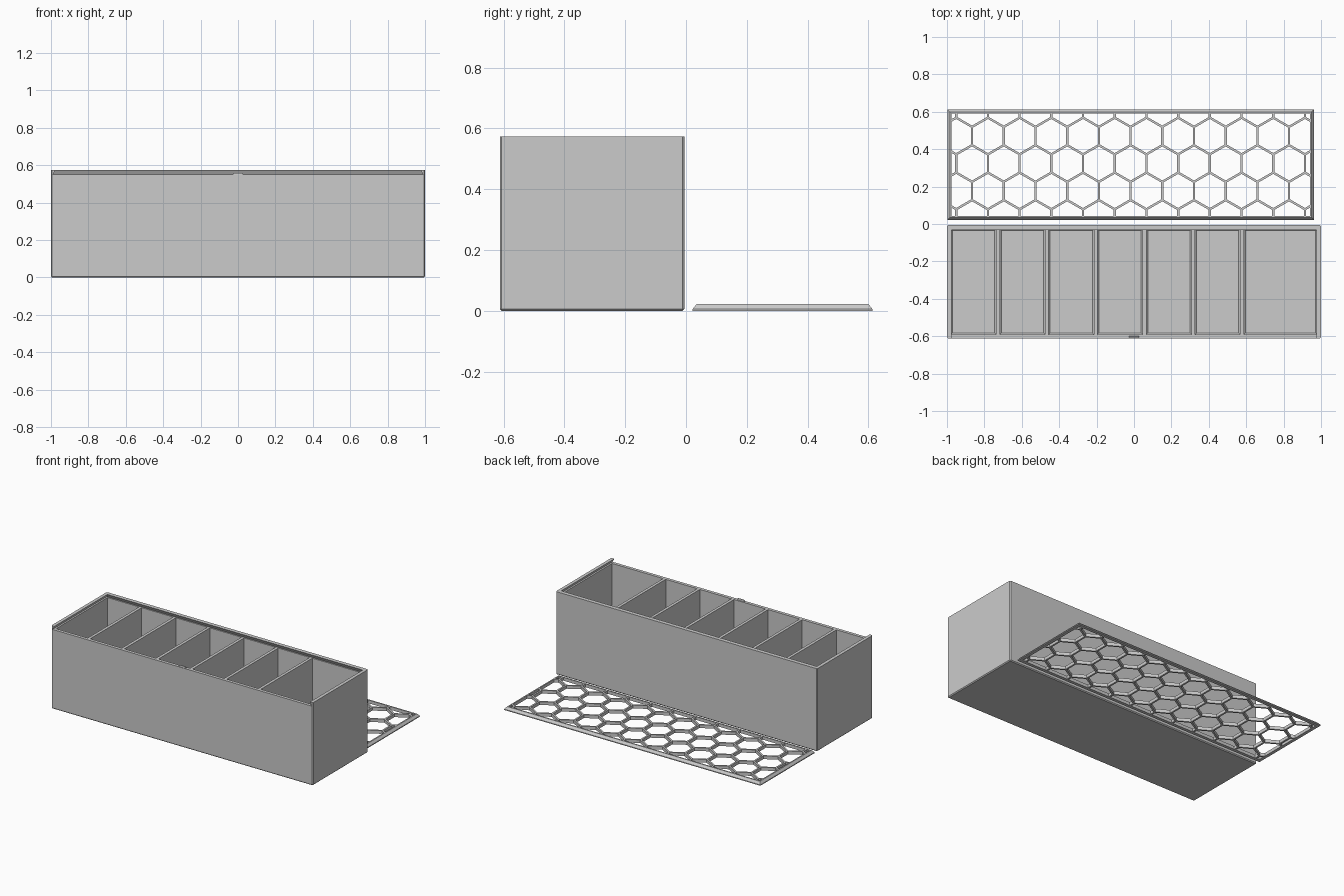
import bpy, bmesh, math
from mathutils import Vector

cube = bpy.data.objects.get("Cube")
if cube:
    bpy.data.objects.remove(cube, do_unlink=True)

grey = bpy.data.materials.new("plain grey")
grey.use_nodes = True
grey.diffuse_color = (0.6, 0.6, 0.6, 1)
grey.node_tree.nodes["Principled BSDF"].inputs["Base Color"].default_value = (0.6, 0.6, 0.6, 1)


def finish(name, bm):
    bmesh.ops.recalc_face_normals(bm, faces=bm.faces)
    mesh = bpy.data.meshes.new(name)
    bm.to_mesh(mesh)
    bm.free()
    mesh.materials.append(grey)
    obj = bpy.data.objects.new(name, mesh)
    bpy.context.collection.objects.link(obj)
    return obj


def add_prism(bm, bottom, top):
    """Closed solid between two matching rings of points."""
    lo = [bm.verts.new(p) for p in bottom]
    hi = [bm.verts.new(p) for p in top]
    faces = [bm.faces.new(lo[::-1]), bm.faces.new(hi)]
    for i in range(len(lo)):
        j = (i + 1) % len(lo)
        faces.append(bm.faces.new((lo[i], lo[j], hi[j], hi[i])))
    return lo, hi, faces


def rect(x0, x1, y0, y1, z, inset=0):
    x0, x1, y0, y1 = x0 + inset, x1 - inset, y0 + inset, y1 - inset
    return [(x0, y0, z), (x1, y0, z), (x1, y1, z), (x0, y1, z)]


def cut(target, cutter):
    mod = target.modifiers.new("cut", 'BOOLEAN')
    mod.operation = 'DIFFERENCE'
    mod.solver = 'EXACT'
    mod.object = cutter
    bpy.context.view_layer.update()
    graph = bpy.context.evaluated_depsgraph_get()
    mesh = bpy.data.meshes.new_from_object(target.evaluated_get(graph))
    target.modifiers.clear()
    target.data = mesh
    bpy.data.objects.remove(cutter, do_unlink=True)


# Box body with slightly chamfered sides and base
HEIGHT, LEDGE = 0.573, 0.549
BACK, FRONT = -0.005, -0.612
bm = bmesh.new()
add_prism(bm, rect(-1, 1, FRONT, BACK, 0), rect(-1, 1, FRONT, BACK, HEIGHT))
edges = [e for e in bm.edges if min(v.co.z for v in e.verts) < 0.1]
bmesh.ops.bevel(bm, geom=edges, offset=0.006, segments=1, affect='EDGES')
box = finish("storage_box", bm)

# Seven compartments, the last one wider
dividers = [-0.727 + 0.261 * i for i in range(6)]
starts = [-0.978] + [d + 0.01 for d in dividers]
ends = [d - 0.01 for d in dividers] + [0.978]
bm = bmesh.new()
for x0, x1 in zip(starts, ends):
    lo = rect(x0, x1, -0.59, -0.028, 0.02, 0.008)
    mid = rect(x0, x1, -0.59, -0.028, 0.028)
    hi = rect(x0, x1, -0.59, -0.028, 0.56)
    rings = [[bm.verts.new(p) for p in r] for r in (lo, mid, hi)]
    bm.faces.new(rings[0][::-1])
    bm.faces.new(rings[2])
    for a, b in zip(rings, rings[1:]):
        for i in range(4):
            j = (i + 1) % 4
            bm.faces.new((a[i], a[j], b[j], b[i]))
cut(box, finish("compartment_cutter", bm))

# Dovetail slot, open at the front, for the sliding lid
bm = bmesh.new()
add_prism(bm, rect(-0.99, 0.99, -0.65, -0.02, LEDGE),
          rect(-0.99, 0.99, -0.65, -0.02, 0.58, 0.017))
cut(box, finish("slot_cutter", bm))

# Small catch on the front wall
bm = bmesh.new()
add_prism(bm, rect(-0.027, 0.027, -0.609, -0.598, LEDGE - 0.004),
          rect(-0.027, 0.027, -0.609, -0.598, LEDGE + 0.01, 0.003))
finish("lid_catch", bm)

# Lid frame: ring with chamfered outer edge
LX0, LX1, LY0, LY1, TOP = -0.998, 0.962, 0.022, 0.613, 0.022
RIM = 0.022
bm = bmesh.new()
loops = [rect(LX0, LX1, LY0, LY1, 0), rect(LX0, LX1, LY0, LY1, 0.006),
         rect(LX0, LX1, LY0, LY1, TOP, 0.013), rect(LX0, LX1, LY0, LY1, TOP, RIM),
         rect(LX0, LX1, LY0, LY1, 0, RIM)]
rings = [[bm.verts.new(p) for p in r] for r in loops]
for k, a in enumerate(rings):
    b = rings[(k + 1) % len(rings)]
    for i in range(4):
        j = (i + 1) % 4
        bm.faces.new((a[i], a[j], b[j], b[i]))
finish("lid_frame", bm)

# Honeycomb panel: a plate cut by hexagons trimmed to the frame opening
IX0, IX1, IY0, IY1 = LX0 + RIM, LX1 - RIM, LY0 + RIM, LY1 - RIM
PITCH, BAR = 0.1695, 0.012
ROW = PITCH * math.sqrt(3) / 2
radius = (PITCH - BAR) / math.sqrt(3)
bm = bmesh.new()
for row in range(5):
    y = 0.03 + ROW * row
    shift = 0 if row % 2 else -PITCH / 2
    for col in range(-1, 13):
        x = -0.781 + shift + PITCH * col
        ring = [(x + radius * math.sin(math.radians(60 * k)),
                 y - radius * math.cos(math.radians(60 * k))) for k in range(6)]
        part = bmesh.new()
        add_prism(part, [(px, py, -0.01) for px, py in ring],
                  [(px, py, TOP + 0.01) for px, py in ring])
        for co, no in (((IX0, 0, 0), (-1, 0, 0)), ((IX1, 0, 0), (1, 0, 0)),
                       ((0, IY0, 0), (0, -1, 0)), ((0, IY1, 0), (0, 1, 0))):
            geom = part.verts[:] + part.edges[:] + part.faces[:]
            bmesh.ops.bisect_plane(part, geom=geom, plane_co=Vector(co),
                                   plane_no=Vector(no), clear_outer=True)
            bmesh.ops.holes_fill(part, edges=[e for e in part.edges if e.is_boundary])
        if part.faces:
            bmesh.ops.recalc_face_normals(part, faces=part.faces)
            piece = bpy.data.meshes.new("piece")
            part.to_mesh(piece)
            bm.from_mesh(piece)
            bpy.data.meshes.remove(piece)
        part.free()
hex_cutter = finish("hexagon_cutter", bm)

bm = bmesh.new()
add_prism(bm, rect(IX0, IX1, IY0, IY1, 0, -0.004), rect(IX0, IX1, IY0, IY1, TOP, -0.004))
panel = finish("lid_honeycomb", bm)
cut(panel, hex_cutter)
